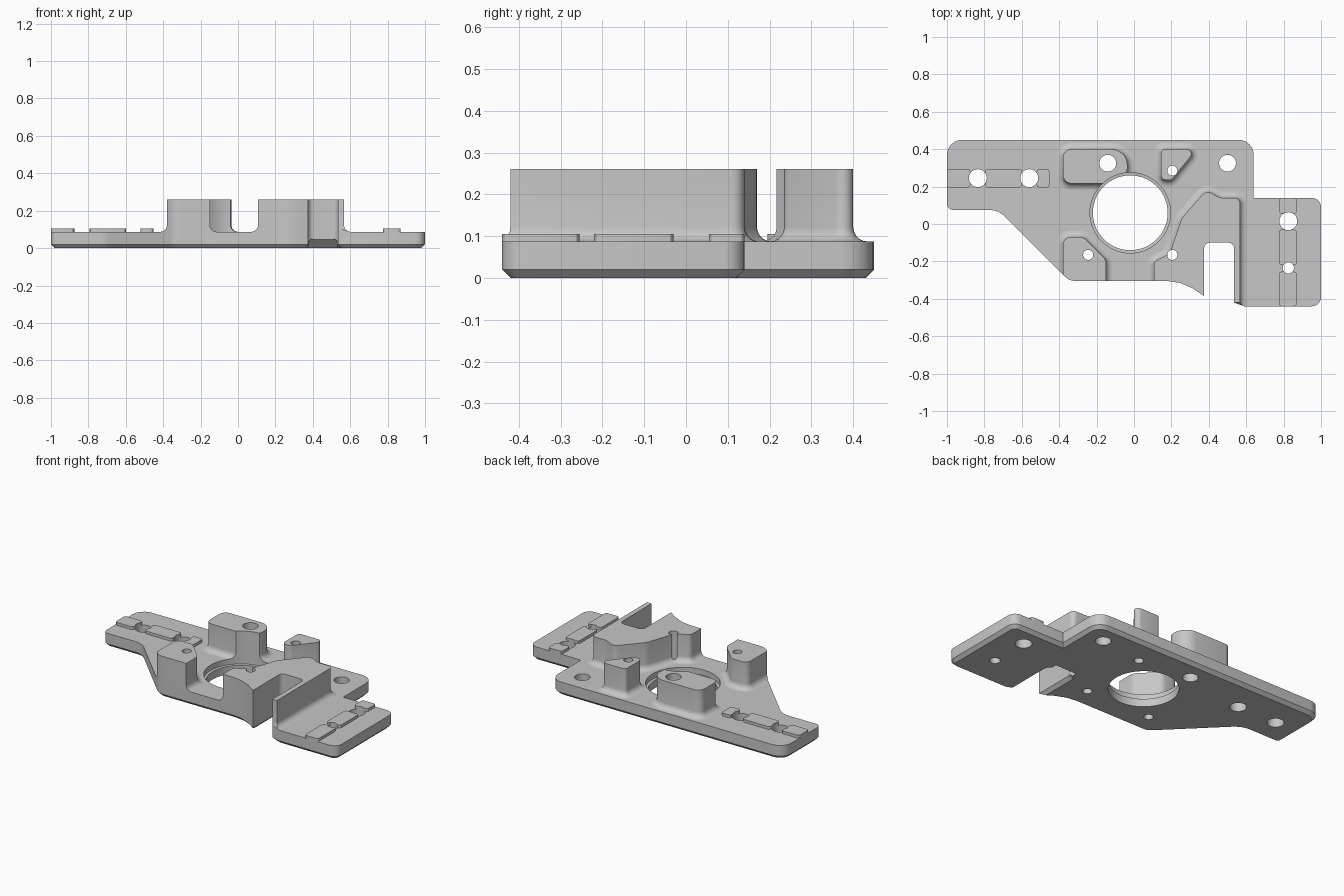
import bpy, bmesh, math
from mathutils import Vector, Matrix

cube = bpy.data.objects.get("Cube")
if cube:
    bpy.data.objects.remove(cube, do_unlink=True)

metal = bpy.data.materials.new("plain grey metal")
metal.use_nodes = True
GREY = (0.57, 0.57, 0.57, 1)
metal.diffuse_color = GREY
metal.node_tree.nodes["Principled BSDF"].inputs["Base Color"].default_value = GREY

TOP, TALL, RAIL, FILLET = 0.087, 0.26, 0.105, 0.035


def rounded(corners, steps=6):
    """Counter-clockwise outline from (x, y, corner radius)."""
    out = []
    for i, (x, y, r) in enumerate(corners):
        p = Vector((x, y))
        if r == 0:
            out.append(p)
            continue
        a, b = Vector(corners[i - 1][:2]), Vector(corners[(i + 1) % len(corners)][:2])
        u, v = (a - p).normalized(), (b - p).normalized()
        half = u.angle(v) / 2
        c = p + (u + v).normalized() * r / math.sin(half)
        s = p + u * r / math.tan(half) - c
        e = p + v * r / math.tan(half) - c
        turn = math.atan2(s.x * e.y - s.y * e.x, s.dot(e))
        for k in range(steps + 1):
            out.append(c + Matrix.Rotation(turn * k / steps, 2) @ s)
    return out


def offset(pts, d):
    """Move an outline outwards by d with mitred corners."""
    out = []
    for i, p in enumerate(pts):
        e1 = (p - pts[i - 1]).normalized()
        e2 = (pts[(i + 1) % len(pts)] - p).normalized()
        n1, n2 = Vector((e1.y, -e1.x)), Vector((e2.y, -e2.x))
        out.append(p + (n1 + n2) * d / (1 + n1.dot(n2)))
    return out


def circle(x, y, r, n=32):
    return [Vector((x + r * math.cos(math.tau * k / n), y + r * math.sin(math.tau * k / n)))
            for k in range(n)]


def add_loft(bm, pts, layers):
    """Closed solid through (offset, height) layers of one outline."""
    rings = [[bm.verts.new((p.x, p.y, z)) for p in offset(pts, d)] for d, z in layers]
    n = len(pts)
    for lo, hi in zip(rings, rings[1:]):
        for i in range(n):
            j = (i + 1) % n
            bm.faces.new((lo[i], lo[j], hi[j], hi[i]))
    bm.faces.new(rings[0][::-1])
    bm.faces.new(rings[-1])


def to_object(name, bm):
    mesh = bpy.data.meshes.new(name)
    bm.to_mesh(mesh)
    bm.free()
    mesh.materials.append(metal)
    obj = bpy.data.objects.new(name, mesh)
    bpy.context.collection.objects.link(obj)
    return obj


def loft(name, pts, layers):
    bm = bmesh.new()
    add_loft(bm, pts, layers)
    return to_object(name, bm)


def boolean(obj, cutter, operation):
    mod = obj.modifiers.new(operation.lower(), 'BOOLEAN')
    mod.operation, mod.object, mod.solver = operation, cutter, 'EXACT'
    bpy.context.view_layer.objects.active = obj
    bpy.ops.object.modifier_apply(modifier=mod.name)


# Plate outline
outline = rounded([
    (-1, 0.45, 0.08), (-1, 0.075, 0.035), (-0.725, 0.075, 0.12), (-0.345, -0.305, 0.08),
    (0.18, -0.305, 0), (0.246, -0.315, 0), (0.31, -0.342, 0), (0.375, -0.385, 0),
    (0.375, -0.1, 0.03), (0.535, -0.1, 0.03), (0.535, -0.42, 0), (0.59, -0.44, 0),
    (1, -0.44, 0.05), (1, 0.14, 0.05), (0.64, 0.14, 0), (0.64, 0.45, 0.08)])

# Cutters: trimming block, then holes with the slot relief
trim = loft("trim_block", outline, [(0, 0.0), (0, 0.5)])
hole_bm = bmesh.new()
for x, y, r in [(-0.14, 0.325, 0.045), (0.5, 0.325, 0.045), (0.205, 0.285, 0.027),
                (0.205, -0.165, 0.027), (-0.245, -0.165, 0.027), (-0.835, 0.245, 0.048),
                (-0.56, 0.245, 0.048), (0.825, 0.015, 0.048), (0.825, -0.235, 0.03)]:
    add_loft(hole_bm, circle(x, y, r), [(0, -0.1), (0, 0.5)])
add_loft(hole_bm, circle(-0.02, 0.06, 0.2, 64),
         [(0, -0.1), (0, 0.05), (0.015, 0.052), (0.015, 0.5)])
bmesh.ops.create_cube(hole_bm, size=1, matrix=Matrix.Translation((0.455, -0.102, -0.001))
                      @ Matrix.Rotation(math.pi / 4, 4, 'X')
                      @ Matrix.Diagonal((0.15, 0.0707, 0.0707, 1)))
holes = to_object("hole_cutter", hole_bm)

# Base plate with chamfered underside
parts = [loft("base_plate", outline, [(-0.02, 0), (0, 0.02), (0, TOP)])]

# Tall bosses with filleted feet, trimmed to the plate edge
foot = [(FILLET * (1 - math.sin(a)), TOP + FILLET * (1 - math.cos(a)))
        for a in (math.pi / 2 * k / 5 for k in range(6))]
bosses = {
    "rear_left_boss": [(-0.38, 0.4, 0.045), (-0.38, 0.217, 0.045),
                       (-0.035, 0.217, 0.085), (-0.035, 0.4, 0.085)],
    "rear_triangle_boss": [(0.145, 0.4, 0.02), (0.145, 0.235, 0.025),
                           (0.2, 0.235, 0.03), (0.335, 0.4, 0.025)],
    "front_corner_boss": [(-0.38, -0.07, 0.04), (-0.38, -0.4, 0), (-0.15, -0.4, 0),
                          (-0.15, -0.19, 0.05), (-0.27, -0.07, 0.05)],
    "large_bracket_boss": [(0.107, -0.5, 0), (0.5, -0.5, 0), (0.5, -0.42, 0),
                           (0.567, -0.42, 0), (0.567, 0.14, 0.03), (0.46, 0.14, 0.06),
                           (0.385, 0.18, 0.04), (0.255, 0.03, 0.08),
                           (0.19, -0.16, 0.06), (0.107, -0.2, 0.03)],
}
for name, corners in bosses.items():
    boss = loft(name, rounded(corners), foot + [(0, TALL)])
    boolean(boss, trim, 'INTERSECT')
    parts.append(boss)

# Low locating rails
rails = [("left_rail", x0, x1, 0.195, 0.295) for x0, x1 in
         [(-1, -0.875), (-0.795, -0.6), (-0.52, -0.453)]]
rails += [("right_rail", 0.775, 0.87, y0, y1) for y0, y1 in
          [(-0.44, -0.255), (-0.22, -0.03), (0.055, 0.14)]]
for name, x0, x1, y0, y1 in rails:
    r = 0.015
    pts = rounded([(x0, y0, r), (x1, y0, r), (x1, y1, r), (x0, y1, r)], 3)
    parts.append(loft(name, pts, [(0, TOP - 0.01), (0, RAIL)]))

# Drill everything, then shade
for part in parts:
    boolean(part, holes, 'DIFFERENCE')
for cutter in (trim, holes):
    bpy.data.objects.remove(cutter, do_unlink=True)
bpy.ops.object.select_all(action='DESELECT')
for part in parts:
    part.select_set(True)
bpy.context.view_layer.objects.active = parts[0]
bpy.ops.object.shade_smooth_by_angle(angle=math.radians(30))
